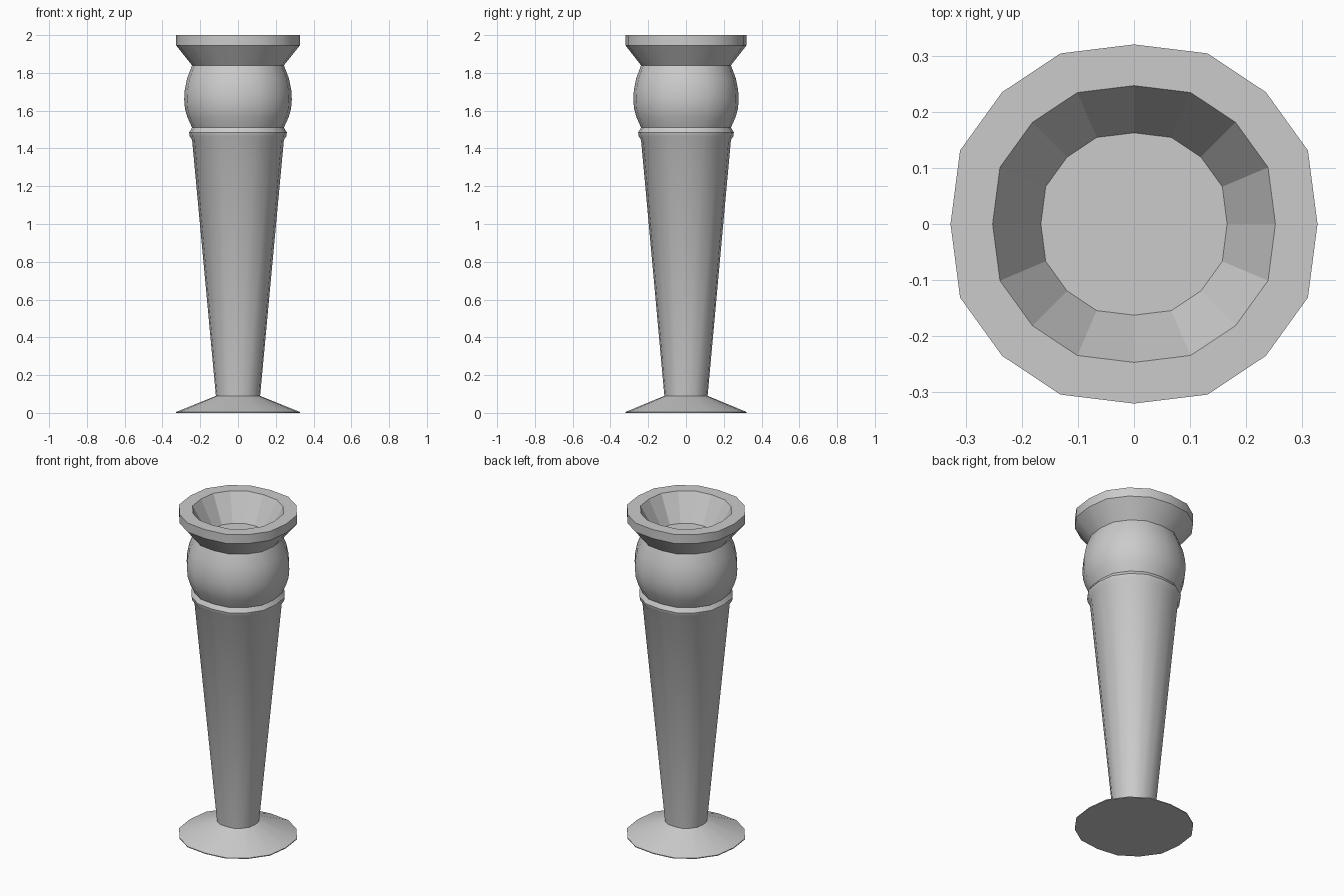
import bpy, bmesh, math

if "Cube" in bpy.data.objects:
    bpy.data.objects.remove(bpy.data.objects["Cube"])

# One quarter of the slightly irregular 16-sided rim, mirrored around both axes
quarter = [(0.327, 0), (0.310, 0.131), (0.235, 0.235), (0.131, 0.304), (0, 0.320)]
left = [(-x, y) for x, y in reversed(quarter[:-1])]
half = quarter + left
section = half + [(-x, -y) for x, y in half[1:-1]]
RIM = 0.327

# Outer profile (radius, height), bottom to top
outer = [(0.327, 0), (0.327, 0.005), (0.117, 0.09),        # foot
         (0.243, 1.445), (0.256, 1.465), (0.259, 1.485),   # tapered stem, ring
         (0.243, 1.51), (0.268, 1.565), (0.281, 1.61),     # bulb
         (0.285, 1.66), (0.282, 1.71), (0.270, 1.77), (0.243, 1.84),
         (0.327, 1.945), (0.327, 2.0)]                     # flared rim
# Inner cup, from rim to floor
inner = [(0.252, 2.0), (0.166, 1.84)]

bm = bmesh.new()
rings = [[bm.verts.new((x * r / RIM, y * r / RIM, z)) for x, y in section]
         for r, z in outer + inner]
n = len(section)
for a, b in zip(rings, rings[1:]):
    for i in range(n):
        j = (i + 1) % n
        bm.faces.new((a[i], a[j], b[j], b[i]))
bm.faces.new(list(reversed(rings[0])))
bm.faces.new(rings[-1])
bmesh.ops.recalc_face_normals(bm, faces=bm.faces)

mesh = bpy.data.meshes.new("vase")
bm.to_mesh(mesh)
bm.free()
vase = bpy.data.objects.new("vase", mesh)
bpy.context.collection.objects.link(vase)

# Smooth outside with crisp edges, faceted cup inside
bpy.context.view_layer.objects.active = vase
vase.select_set(True)
bpy.ops.object.shade_smooth_by_angle(angle=math.radians(35))
first_inner = (len(outer) - 1) * n
for p in mesh.polygons:
    if p.index >= first_inner:
        p.use_smooth = False
